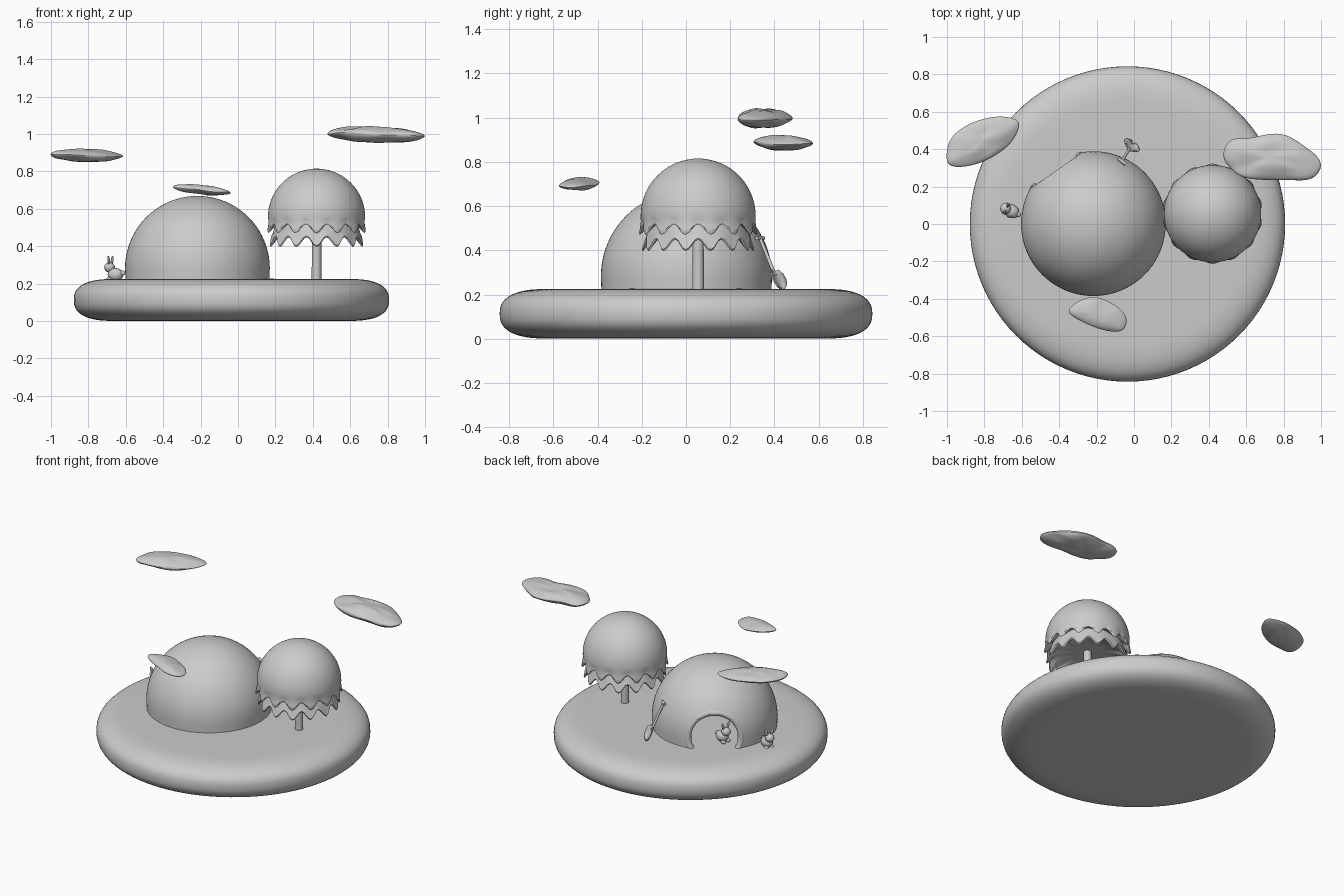
import bpy, bmesh, math
from math import sin, cos, pi, sqrt
from mathutils import Vector, Matrix, noise

if "Cube" in bpy.data.objects:
    bpy.data.objects.remove(bpy.data.objects["Cube"])


def make(name, bm, angle=50):
    bmesh.ops.recalc_face_normals(bm, faces=bm.faces)
    me = bpy.data.meshes.new(name)
    bm.to_mesh(me)
    bm.free()
    ob = bpy.data.objects.new(name, me)
    bpy.context.collection.objects.link(ob)
    activate(ob)
    bpy.ops.object.shade_smooth_by_angle(angle=math.radians(angle))
    return ob


def activate(ob):
    bpy.ops.object.select_all(action='DESELECT')
    ob.select_set(True)
    bpy.context.view_layer.objects.active = ob


def lathe(name, profile, x, y, segs=72, lobes=0):
    """Spin (r, z, wave) points; r = 0 ends become poles."""
    bm = bmesh.new()
    rings = []
    for p in profile:
        r, z = p[0], p[1]
        wave = p[2] if len(p) > 2 else 0
        if r < 1e-5:
            rings.append([bm.verts.new((x, y, z))] * segs)
            continue
        ring = []
        for i in range(segs):
            t = 2 * pi * i / segs
            c = cos(lobes * t)
            rr = r - 0.25 * wave * c
            ring.append(bm.verts.new((x + rr * cos(t), y + rr * sin(t), z + wave * c)))
        rings.append(ring)
    for a, b in zip(rings, rings[1:]):
        for i in range(segs):
            j = (i + 1) % segs
            vs = list(dict.fromkeys((a[i], a[j], b[j], b[i])))
            bm.faces.new(vs)
    return make(name, bm)


def ball(bm, loc, radii, frame=Matrix(), rot=Matrix()):
    m = frame @ Matrix.Translation(loc) @ rot @ Matrix.Diagonal((*radii, 1))
    bmesh.ops.create_uvsphere(bm, u_segments=20, v_segments=12, radius=1, matrix=m)


def rod(bm, a, b, r):
    a, b = Vector(a), Vector(b)
    q = (b - a).to_track_quat('Z', 'Y').to_matrix().to_4x4()
    bmesh.ops.create_cone(bm, cap_ends=True, segments=20, radius1=r, radius2=r,
                          depth=(b - a).length, matrix=Matrix.Translation((a + b) / 2) @ q)


# round island with a soft rim
rim = []
for i in range(25):
    t = -pi / 2 + pi * i / 24
    s = sin(t)
    rim.append((0.63 + 0.213 * max(cos(t), 0) ** (2 / 2.5),
                0.113 + 0.112 * math.copysign(abs(s) ** (2 / 2.5), s)))
lathe("island_base", [(0, 0.001)] + rim + [(0, 0.227)], -0.035, 0, 96)

# hollow dome house
DX, DY, DZ, DR, WALL = -0.217, 0.002, 0.282, 0.387, 0.036
arc = [pi / 2 * i / 20 for i in range(21)]
outer = [(DR * sin(t), DZ + DR * cos(t)) for t in arc]
inner = [((DR - WALL) * sin(t), DZ + (DR - WALL) * cos(t)) for t in reversed(arc)]
outer[0], inner[-1] = (0, DZ + DR), (0, DZ + DR - WALL)
dome = lathe("dome_house", outer + [(DR - 0.003, 0.2), (DR - WALL, 0.2)] + inner, DX, DY, 80)

# round doorway cut through the wall
out = Vector((-0.57, 0.82, 0)).normalized()
side = Vector((-out.y, out.x, 0))
centre = Vector((DX, DY, 0))
AR, AZ = 0.163, 0.292
bm = bmesh.new()
q = out.to_track_quat('Z', 'Y').to_matrix().to_4x4()
bmesh.ops.create_cone(bm, cap_ends=True, segments=48, radius1=AR, radius2=AR, depth=0.5,
                      matrix=Matrix.Translation(centre + out * 0.4 + Vector((0, 0, AZ))) @ q)
cutter = make("door_cutter", bm)
cutter.hide_render = True
mod = dome.modifiers.new("door", 'BOOLEAN')
mod.operation, mod.object, mod.solver = 'DIFFERENCE', cutter, 'EXACT'
bpy.context.view_layer.objects.active = dome
activate(dome)
# smoothing is last in the stack; cut first
bpy.ops.object.modifier_apply(modifier="door")
bpy.data.objects.remove(cutter)

# rolled lip around the doorway
cu = bpy.data.curves.new("door_lip", 'CURVE')
cu.dimensions, cu.bevel_depth, cu.bevel_resolution, cu.use_fill_caps = '3D', 0.02, 4, True
sp = cu.splines.new('POLY')
N = 40
sp.points.add(N)
for i in range(N + 1):
    t = -0.55 + (pi + 1.1) * i / N
    u, z = AR * cos(t), AZ + AR * sin(t)
    d = sqrt((DR - WALL / 2) ** 2 - u * u - max(z - DZ, 0) ** 2)
    sp.points[i].co = (*(centre + side * u + out * d + Vector((0, 0, z))), 1)
lip = bpy.data.objects.new("door_lip", cu)
bpy.context.collection.objects.link(lip)
activate(lip)
bpy.ops.object.convert(target='MESH')
bpy.ops.object.shade_smooth_by_angle(angle=math.radians(50))

# tree: trunk and two scalloped crown tiers
TX, TY = 0.42, 0.055
lathe("tree_trunk", [(0, 0.2), (0.026, 0.2), (0.025, 0.49), (0, 0.49)], TX, TY, 24)
cap = [(0.26 * sin(t), 0.555 + 0.26 * cos(t)) for t in arc[1:]]
lathe("crown_upper", [(0, 0.815)] + cap +
      [(0.258, 0.535, 0.006), (0.259, 0.515, 0.018), (0.262, 0.503, 0.024), (0.257, 0.494, 0.024),
       (0.245, 0.502, 0.02), (0.22, 0.52, 0.006), (0, 0.53)], TX, TY, 112, 14)
lathe("crown_lower", [(0, 0.53), (0.215, 0.53), (0.228, 0.49), (0.238, 0.455, 0.015),
                      (0.248, 0.43, 0.026), (0.243, 0.422, 0.026), (0.225, 0.44, 0.02),
                      (0.2, 0.465, 0.005), (0.1, 0.478), (0, 0.48)], TX, TY, 112, 14)


# lumpy flat clouds grown from a rough outline
def cloud(name, outline, z, h, tilt, seed):
    bm = bmesh.new()
    n = len(outline)
    c = sum((Vector(p) for p in outline), Vector((0, 0))) / n
    P = [Vector(p) - c for p in outline]
    levels = [(0.3, 1), (0.62, 0.85), (0.9, 0.5), (1.08, 0), (0.88, -0.5), (0.6, -0.85), (0.3, -1)]
    rings = []
    for k, (s, w) in enumerate(levels):
        ring = []
        for i in range(2 * n):
            p = P[i // 2] if i % 2 == 0 else (P[i // 2] + P[(i // 2 + 1) % n]) * 0.53
            p = p * s
            lump = noise.noise(Vector((p.x * 14, p.y * 14, seed + w)))
            ring.append(bm.verts.new((c.x + p.x, c.y + p.y,
                                      z + h * (w + 0.45 * lump) + tilt * p.x)))
        rings.append(ring)
    for a, b in zip(rings, rings[1:]):
        for i in range(2 * n):
            j = (i + 1) % (2 * n)
            bm.faces.new((a[i], a[j], b[j], b[i]))
    bm.faces.new(rings[0])
    bm.faces.new(rings[-1])
    ob = make(name, bm, 80)
    ob.modifiers.new("soften", 'SUBSURF').levels = 2
    ob.modifiers["soften"].render_levels = 2


cloud("cloud_left", [(-1, .33), (-.98, .46), (-.87, .54), (-.72, .575), (-.61, .545),
                     (-.66, .43), (-.79, .34), (-.93, .305)], 0.886, 0.033, -0.03, 1)
cloud("cloud_right", [(.48, .37), (.52, .45), (.62, .455), (.78, .485), (.9, .42), (1, .33),
                      (.95, .24), (.8, .24), (.6, .245), (.52, .3)], 0.997, 0.042, -0.03, 5)
cloud("cloud_front", [(-.355, -.47), (-.29, -.41), (-.2, -.39), (-.1, -.435), (-.04, -.5),
                      (-.06, -.57), (-.15, -.57), (-.27, -.525)], 0.7, 0.024, -0.1, 9)

# shovel leaning on the dome
top, tip = Vector((-0.065, 0.335, 0.455)), Vector((-0.008, 0.43, 0.22))
across = Vector((0.8, -0.6, 0)).normalized()
axis = (tip - top).normalized()
bm = bmesh.new()
rod(bm, top, top.lerp(tip, 0.72), 0.008)
rod(bm, top - across * 0.025, top + across * 0.025, 0.009)
make("shovel_handle", bm)
bm = bmesh.new()
nrm = axis.cross(across).normalized()
if nrm.y < 0:
    nrm = -nrm
rows = []
for s, w in [(0, .022), (.02, .044), (.05, .05), (.075, .04), (.095, .012)]:
    rows.append([bm.verts.new(tip - axis * (0.095 - s) + across * (w * k / 3)
                              + nrm * (0.014 * (k / 3) ** 2)) for k in range(-3, 4)])
for a, b in zip(rows, rows[1:]):
    for i in range(6):
        bm.faces.new((a[i], a[i + 1], b[i + 1], b[i]))
blade = make("shovel_blade", bm)
blade.modifiers.new("thick", 'SOLIDIFY').thickness = 0.006
blade.modifiers["thick"].offset = 0


# small rabbits, local +x is forward
def rabbit(name, loc, facing):
    f = Matrix.Translation(loc) @ Matrix.Rotation(facing, 4, 'Z')
    bm = bmesh.new()
    ball(bm, (0, 0, 0.038), (0.043, 0.036, 0.036), f)
    ball(bm, (0.035, 0, 0.077), (0.029, 0.029, 0.027), f)
    ball(bm, (-0.042, 0, 0.046), (0.014, 0.014, 0.014), f)
    for s in (-1, 1):
        ball(bm, (0.03, s * 0.021, 0.114), (0.006, 0.01, 0.026), f, Matrix.Rotation(-s * 0.3, 4, 'X'))
        ball(bm, (0.03, s * 0.02, 0.012), (0.018, 0.012, 0.012), f)
    make(name, bm)


rabbit("rabbit_outside", (-0.655, 0.068, 0.21), math.radians(155))
rabbit("rabbit_doorway", (-0.396, 0.178, 0.222), math.radians(170))
